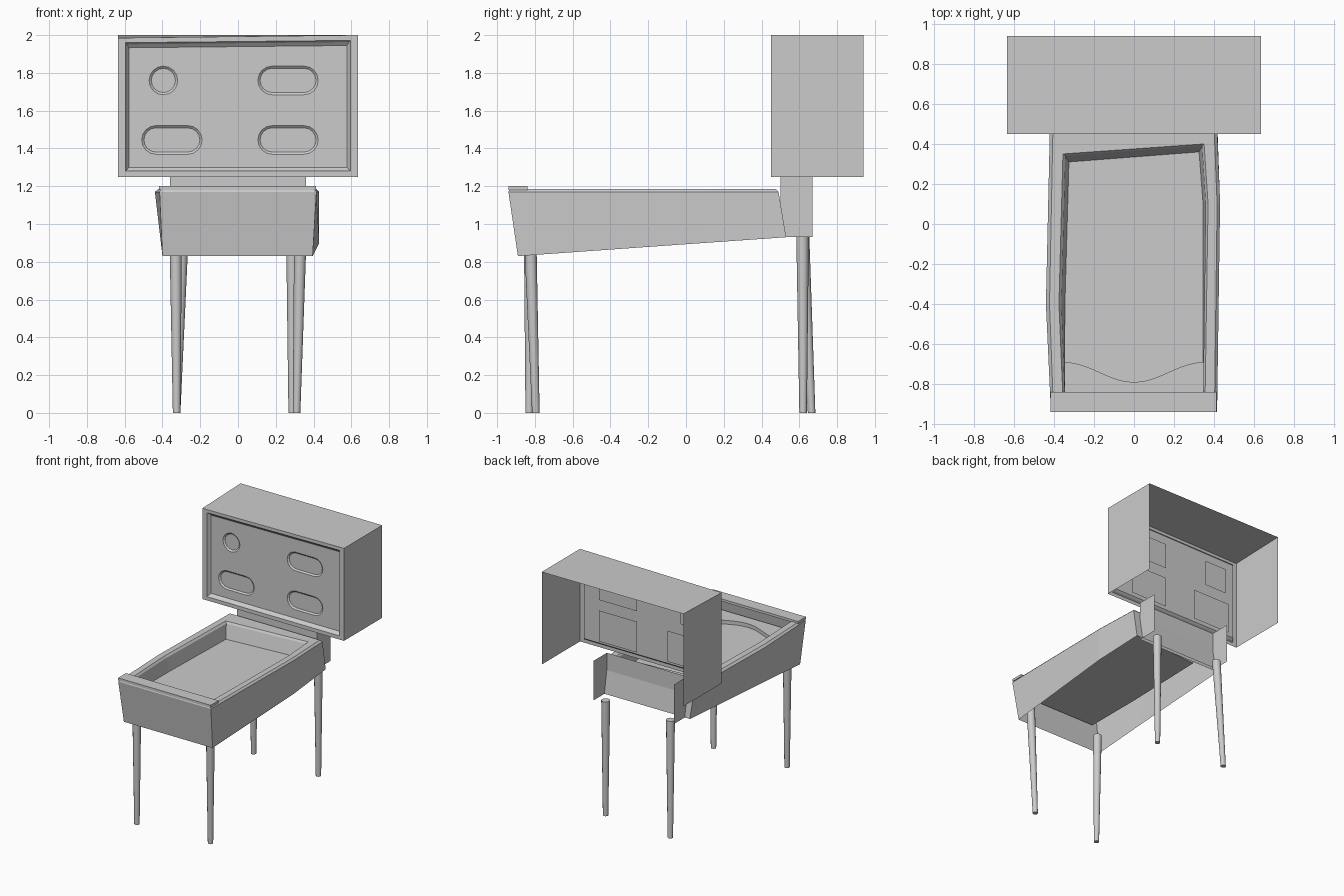
import bpy, bmesh, math
from mathutils import Vector

if "Cube" in bpy.data.objects:
    bpy.data.objects.remove(bpy.data.objects["Cube"])


def finish(bm, name, smooth=False):
    bmesh.ops.recalc_face_normals(bm, faces=bm.faces[:])
    me = bpy.data.meshes.new(name)
    bm.to_mesh(me)
    bm.free()
    ob = bpy.data.objects.new(name, me)
    bpy.context.collection.objects.link(ob)
    if smooth:
        bpy.ops.object.select_all(action='DESELECT')
        ob.select_set(True)
        bpy.context.view_layer.objects.active = ob
        bpy.ops.object.shade_smooth_by_angle(angle=math.radians(40))
    return ob


def ring(bm, pts):
    return [bm.verts.new(p) for p in pts]


def bridge(bm, a, b, closed=True):
    n = len(a)
    for i in range(n if closed else n - 1):
        j = (i + 1) % n
        bm.faces.new((a[i], a[j], b[j], b[i]))


def loop_edges(bm, vs):
    out = []
    for i, v in enumerate(vs):
        w = vs[(i + 1) % len(vs)]
        out.append(bm.edges.get((v, w)) or bm.edges.new((v, w)))
    return out


def rect(x0, x1, z0, z1, y, skew=0.0):
    # skew lowers the left end of the top edge
    return [(x0, y, z0), (x1, y, z0), (x1, y, z1), (x0, y, z1 - skew)]


def pill(cx, cz, half_w, r, y, n=8):
    s = half_w - r
    pts = []
    for side in (1, -1):
        for i in range(n + 1):
            if s < 1e-4 and i == n:
                continue
            a = math.pi * i / n - math.pi / 2 + (0 if side == 1 else math.pi)
            pts.append((cx + side * max(s, 0) + r * math.cos(a), y, cz + r * math.sin(a)))
    return pts


# Cabinet: open-bottomed shell, lofted from the lower edge to the playfield floor
bm = bmesh.new()
outlines = [
    [(-.40, -.89, .83), (-.40, -.40, .865), (-.405, .53, .93),
     (.415, .53, .93), (.43, .10, .90), (.395, -.89, .83)],
    [(-.415, -.94, 1.17), (-.44, -.40, 1.17), (-.42, .49, 1.17),
     (.415, .49, 1.17), (.43, .10, 1.17), (.415, -.94, 1.17)],
    [(-.402, -.935, 1.185), (-.422, -.40, 1.185), (-.405, .475, 1.185),
     (.40, .475, 1.185), (.415, .10, 1.185), (.402, -.935, 1.185)],
]
inner = [(-.355, -.87), (-.375, -.40), (-.355, .35), (.35, .40), (.37, .10), (.355, -.87)]
step = [(-.345, -.88), (-.362, -.40), (-.343, .34), (.34, .39), (.358, .10), (.345, -.88)]
floor = [(-.345, -.90), (-.345, -.40), (-.325, .31), (.325, .36), (.345, .10), (.345, -.90)]
for pts, z in ((inner, 1.185), (step, 1.17), (floor, 1.06)):
    outlines.append([(x, y, z) for x, y in pts])
rings = [ring(bm, o) for o in outlines]
for a, b in zip(rings, rings[1:]):
    bridge(bm, a, b)
bm.faces.new(rings[-1])
finish(bm, "cabinet")

# Apron with a wavy rear edge
bm = bmesh.new()
xs = [-.347 + .694 * i / 16 for i in range(17)]
wave = [(x, -.74 - .05 * math.cos(math.pi * x / .347)) for x in xs]
top = ring(bm, [(x, y, 1.09) for x, y in wave])
low = ring(bm, [(x, y, 1.06) for x, y in wave])
bridge(bm, low, top, closed=False)
front = ring(bm, [(x, -.88, 1.09) for x in xs])
bridge(bm, top, front, closed=False)
finish(bm, "apron")

# Front bar
bm = bmesh.new()
bmesh.ops.create_cube(bm, size=1)
for v in bm.verts:
    v.co = Vector((v.co.x * .83 - .002, v.co.y * .10 - .89, v.co.z * .02 + 1.19))
finish(bm, "front_bar")

# Neck: front and two sides, open at the rear
bm = bmesh.new()
path = [(-.36, .67), (-.36, .50), (.36, .50), (.36, .67)]
bridge(bm, ring(bm, [(x, y, .93) for x, y in path]),
       ring(bm, [(x, y, 1.25) for x, y in path]), closed=False)
finish(bm, "neck")

# Display box: top, sides and framed front panel, open at rear and bottom
Y0, Y1, YP = .45, .94, .48
windows = [(-.395, 1.76, .076, .10, .105), (.265, 1.76, .16, .17, .105),
           (-.35, 1.445, .16, .17, .125), (.265, 1.445, .16, .17, .125)]
bm = bmesh.new()
outer = ring(bm, rect(-.635, .635, 1.25, 2.0, Y0, .015))
back = ring(bm, rect(-.635, .635, 1.25, 2.0, Y1))
for i in (1, 2, 3):
    j = (i + 1) % 4
    bm.faces.new((outer[i], outer[j], back[j], back[i]))
frame = [outer,
         ring(bm, rect(-.595, .595, 1.28, 1.972, Y0, .012)),
         ring(bm, rect(-.588, .588, 1.287, 1.963, Y0 + .015, .012)),
         ring(bm, rect(-.577, .577, 1.30, 1.945, YP, .012))]
for a, b in zip(frame, frame[1:]):
    bridge(bm, a, b)
edges = loop_edges(bm, frame[-1])
for cx, cz, hw, _, _ in windows:
    hole = ring(bm, pill(cx, cz, hw, .076, YP))
    lip = ring(bm, pill(cx, cz, hw - .012, .064, YP + .01))
    bridge(bm, hole, lip)
    edges += loop_edges(bm, hole)
bmesh.ops.triangle_fill(bm, use_beauty=True, use_dissolve=False, edges=edges)
finish(bm, "display_box")

# Score window backings
for i, (cx, cz, _, w, h) in enumerate(windows):
    bm = bmesh.new()
    bm.faces.new(ring(bm, rect(cx - w, cx + w, cz - h, cz + h, YP + .012)))
    finish(bm, f"window_backing_{i + 1}")


# Tapered legs, each leaning slightly
def leg(name, foot, head, sides=12):
    bm = bmesh.new()
    ends = []
    for (x, y), z, r in ((foot, 0, .02), (head, .93, .033)):
        ends.append(ring(bm, [(x + r * math.cos(2 * math.pi * i / sides),
                               y + r * math.sin(2 * math.pi * i / sides), z)
                              for i in range(sides)]))
        bm.faces.new(ends[-1])
    bridge(bm, *ends)
    finish(bm, name, smooth=True)


leg("front_left_leg", (-.325, -.83), (-.33, -.825))
leg("front_right_leg", (.31, -.795), (.33, -.825))
leg("rear_left_leg", (-.325, .665), (-.295, .62))
leg("rear_right_leg", (.287, .62), (.288, .617))
